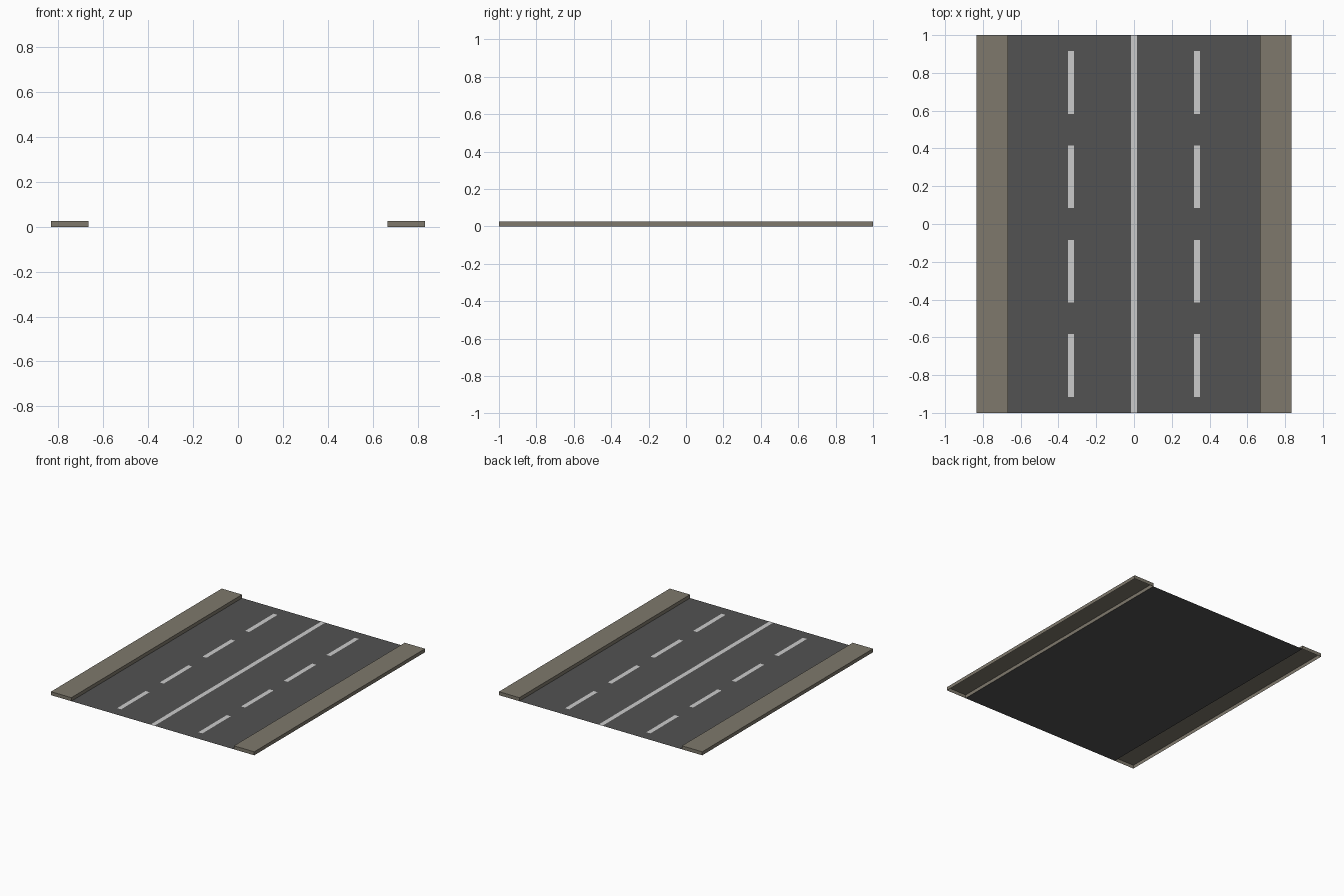
import bpy, bmesh

if "Cube" in bpy.data.objects:
    bpy.data.objects.remove(bpy.data.objects["Cube"])

def material(name, rgb):
    m = bpy.data.materials.new(name)
    m.diffuse_color = (*rgb, 1.0)
    m.use_nodes = True
    m.node_tree.nodes["Principled BSDF"].inputs["Base Color"].default_value = m.diffuse_color
    return m

ASPHALT = material("asphalt grey", (0.085, 0.085, 0.085))
PAINT = material("line white", (0.60, 0.60, 0.60))
STONE = material("pavement brown", (0.21, 0.19, 0.15))

def finish(name, bm, mat):
    mesh = bpy.data.meshes.new(name)
    bm.to_mesh(mesh)
    bm.free()
    mesh.materials.append(mat)
    obj = bpy.data.objects.new(name, mesh)
    bpy.context.collection.objects.link(obj)
    return obj

def plate(name, cx, cy, w, l, z, mat):
    """Flat upward-facing rectangle."""
    bm = bmesh.new()
    bm.faces.new([bm.verts.new((cx + sx * w / 2, cy + sy * l / 2, z))
                  for sx, sy in ((-1, -1), (1, -1), (1, 1), (-1, 1))])
    finish(name, bm, mat)

def open_box(name, cx, w, l, h, mat):
    """Box standing on z = 0 with an open underside."""
    bm = bmesh.new()
    bmesh.ops.create_cube(bm, size=1)
    for v in bm.verts:
        v.co = (cx + v.co.x * w, v.co.y * l, (v.co.z + 0.5) * h)
    bm.normal_update()
    bottom = [f for f in bm.faces if f.normal.z < -0.5]
    bmesh.ops.delete(bm, geom=bottom, context='FACES_ONLY')
    finish(name, bm, mat)

# Road surface and solid centre line
plate("road_surface", 0, 0, 1.3333, 2, 0, ASPHALT)
plate("centre_line", 0, 0, 0.033, 2, 0.001, PAINT)

# Raised pavements and dashed lane lines on both sides
for side, s in (("left", -1), ("right", 1)):
    open_box(side + "_pavement", s * 0.75, 0.1667, 2, 0.026, STONE)
    for i in range(4):
        plate(f"{side}_lane_dash_{i + 1}", s * 0.3333, -0.75 + 0.5 * i,
              0.033, 0.333, 0.001, PAINT)
